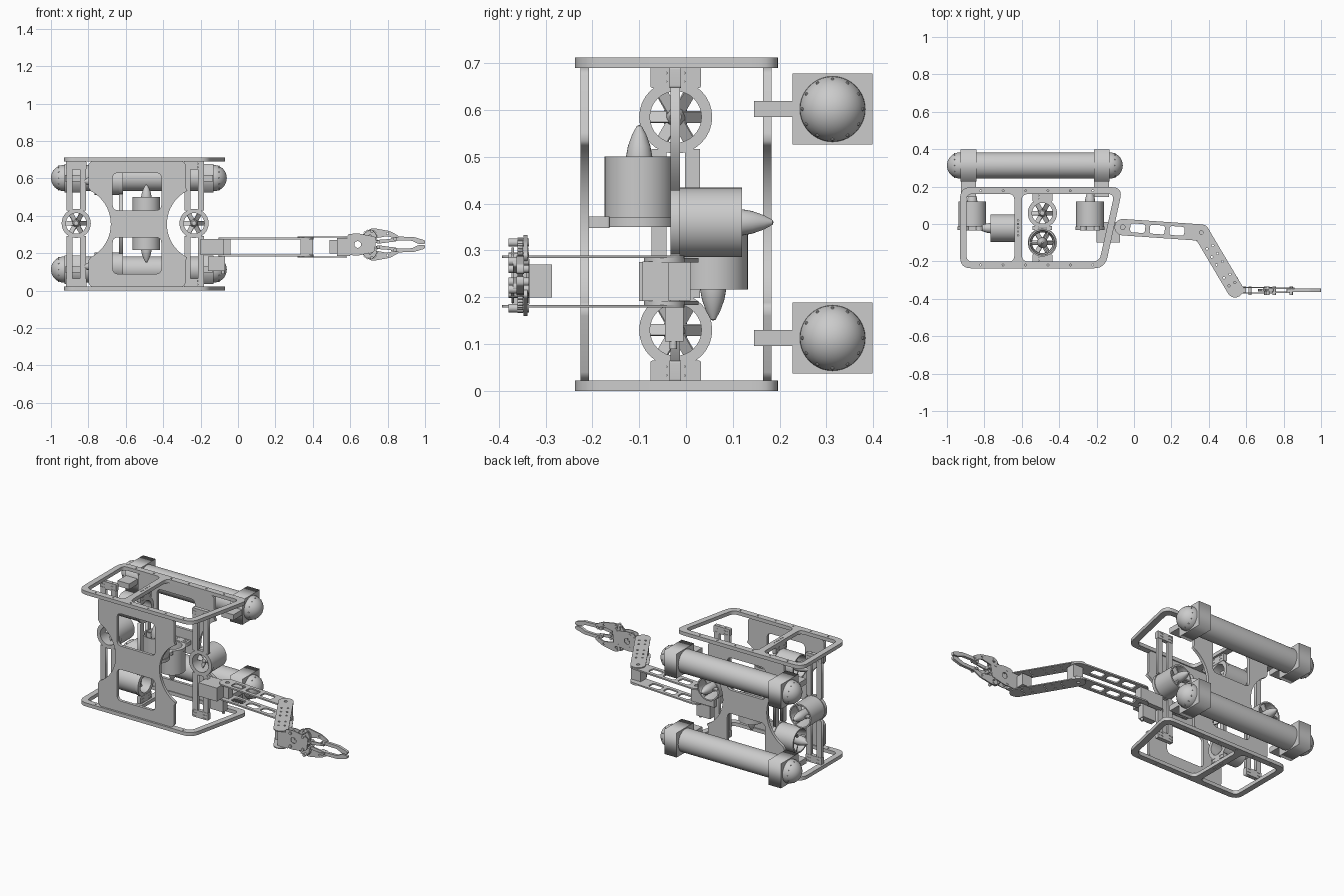
import bpy, bmesh
from math import sin, cos, pi, radians
from mathutils import Matrix, Vector

if "Cube" in bpy.data.objects:
    bpy.data.objects.remove(bpy.data.objects["Cube"])

T = Matrix.Translation
# plate planes: local XY mapped to world XY, XZ or YZ
XY = Matrix.Identity(4)
XZ = Matrix.Rotation(pi / 2, 4, 'X')
YZ = Matrix(((0, 0, 1, 0), (1, 0, 0, 0), (0, 1, 0, 0), (0, 0, 0, 1)))


def add(name, mesh, mat=XY, smooth=False):
    ob = bpy.data.objects.new(name, mesh)
    bpy.context.collection.objects.link(ob)
    mesh.transform(mat)
    if smooth:
        bpy.ops.object.select_all(action='DESELECT')
        bpy.context.view_layer.objects.active = ob
        ob.select_set(True)
        bpy.ops.object.shade_smooth_by_angle(angle=radians(35))
    return ob


def box(name, x0, x1, y0, y1, z0, z1):
    bm = bmesh.new()
    bmesh.ops.create_cube(bm, size=1, matrix=T(((x0 + x1) / 2, (y0 + y1) / 2, (z0 + z1) / 2))
                          @ Matrix.Diagonal((x1 - x0, y1 - y0, z1 - z0, 1)))
    me = bpy.data.meshes.new(name)
    bm.to_mesh(me)
    bm.free()
    return add(name, me)


def plate(name, loops, t, mat):
    """Flat plate from an outline and hole loops, thickness t centred on its plane."""
    cu = bpy.data.curves.new(name, 'CURVE')
    cu.dimensions, cu.fill_mode, cu.extrude = '2D', 'BOTH', t / 2
    for loop in loops:
        sp = cu.splines.new('POLY')
        sp.points.add(len(loop) - 1)
        for p, c in zip(sp.points, loop):
            p.co = (c[0], c[1], 0, 1)
        sp.use_cyclic_u = True
    tmp = bpy.data.objects.new(name, cu)
    bpy.context.collection.objects.link(tmp)
    me = bpy.data.meshes.new_from_object(tmp.evaluated_get(bpy.context.evaluated_depsgraph_get()))
    bpy.data.objects.remove(tmp)
    return add(name, me, mat)


def rounded(pts, r, n=6):
    out = []
    for i, p in enumerate(pts):
        p = Vector(p)
        a, b = Vector(pts[i - 1]) - p, Vector(pts[(i + 1) % len(pts)]) - p
        a, b = (p + d.normalized() * min(r, d.length * .45) for d in (a, b))
        for k in range(n + 1):
            s = k / n
            out.append(a * (1 - s) ** 2 + p * 2 * s * (1 - s) + b * s * s)
    return out


def rect(x0, x1, y0, y1, r=0.0):
    pts = [(x0, y0), (x1, y0), (x1, y1), (x0, y1)]
    return rounded(pts, r) if r else pts


def circle(x, y, r, n=32):
    return [(x + r * cos(2 * pi * i / n), y + r * sin(2 * pi * i / n)) for i in range(n)]


def lathe(name, prof, mat, closed=False, n=40):
    bm = bmesh.new()
    vs = [bm.verts.new((r, 0, z)) for r, z in prof]
    es = [bm.edges.new(e) for e in zip(vs, vs[1:] + vs[:1] if closed else vs[1:])]
    bmesh.ops.spin(bm, geom=vs + es, cent=(0, 0, 0), axis=(0, 0, 1), angle=2 * pi, steps=n)
    bmesh.ops.remove_doubles(bm, verts=bm.verts, dist=1e-5)
    bmesh.ops.recalc_face_normals(bm, faces=bm.faces)
    me = bpy.data.meshes.new(name)
    bm.to_mesh(me)
    bm.free()
    return add(name, me, mat, True)


def thruster(name, pos, axis):
    """Ducted thruster: mouth at pos, tail cone pointing along axis."""
    m = T(pos) @ Vector(axis).to_track_quat('Z', 'Y').to_matrix().to_4x4()
    lathe(name + "_duct", [(.074, 0), (.074, .133), (.066, .133), (.056, .06), (.056, 0)], m, True)
    lathe(name + "_hub", [(0, .012), (.012, .016), (.018, .03), (.027, .07), (.028, .133), (.024, .155),
                          (.015, .18), (.005, .198), (0, .2)], m, False, 24)
    for i in range(6):
        bm = bmesh.new()
        bmesh.ops.create_cube(bm, size=1, matrix=Matrix.Rotation(i * pi / 3, 4, 'Z') @ T((.038, 0, .04))
                              @ Matrix.Rotation(radians(40), 4, 'X') @ Matrix.Diagonal((.046, .03, .004, 1)))
        if i % 2 == 0:
            bmesh.ops.create_cube(bm, size=1, matrix=Matrix.Rotation(i * pi / 3, 4, 'Z') @ T((.044, 0, .112))
                                  @ Matrix.Diagonal((.044, .008, .03, 1)))
        me = bpy.data.meshes.new(name + "_blade")
        bm.to_mesh(me)
        bm.free()
        add(name + "_blade", me, m)


def mount(name, mat, v0, v1, rings, cu=0):
    """Two parallel strips with slotted end brackets and a flange ring per thruster."""
    for v in rings:
        plate(name + "_flange", [circle(cu, v, .078), circle(cu, v, .055)], .02, mat)
    stops = [v0] + [s for v in sorted(rings) for s in (v - .068, v + .068)] + [v1]
    for a, b in zip(stops[::2], stops[1::2]):
        for s in (-.036, .036):
            plate(name + "_strip", [rect(cu + s - .016, cu + s + .016, a, b)], .02, mat)
    for a, b in ((v0, v0 + .045), (v1 - .045, v1)):
        slots = [rect(cu + s - .013, cu + s + .013, c - .005, c + .005, .005)
                 for s in (-.032, .032) for c in (a + .013, b - .013)]
        plate(name + "_bracket", [rect(cu - .054, cu + .054, a, b, .006)] + slots, .024, mat)


# side frames with two windows and bolt holes
outer = rounded([(-.93, .197), (-.06, .197), (-.155, -.237), (-.93, -.237)], .06)
win_a = rounded([(-.895, .16), (-.64, .16), (-.64, -.2), (-.895, -.2)], .03)
win_b = rounded([(-.6, .16), (-.105, .16), (-.185, -.2), (-.6, -.2)], .035)
bolts = [circle(-.82 + .12 * i, y, .005, 8) for i in range(6) for y in (.178, -.219)]
bolts += [circle(-.62, -.06 + .02 * i, .004, 8) for i in range(5)]
for z in (.011, .701):
    plate("side_frame", [outer, win_a, win_b] + bolts, .022, T((0, 0, z)))

# hourglass cross panels, front and back
def arc(cx, a0, a1):
    return [(cx + .2 * cos(radians(a0 + (a1 - a0) * i / 20)),
             .356 + .2 * sin(radians(a0 + (a1 - a0) * i / 20))) for i in range(21)]


panel = ([(-.785, .022), (-.295, .022), (-.28, .04), (-.28, .16)] + arc(-.18, 243, 117)
         + [(-.28, .552), (-.28, .675), (-.295, .69), (-.785, .69), (-.8, .675), (-.8, .552)]
         + arc(-.88, 63, -63) + [(-.8, .16), (-.8, .04)])
wins = [rect(-.67, -.41, .43, .63, .03), rect(-.67, -.41, .09, .285, .03)]
for n, y in (("front_panel", -.216), ("back_panel", .174)):
    plate(n, [panel] + wins, .018, T((0, y, 0)) @ XZ)

# thrusters facing the three axes and their mounts
for x in (-.865, -.235):
    thruster("main_thruster", (x, -.013, .36), (0, 1, 0))
    mount("main_mount", T((0, -.023, 0)) @ XZ, .02, .692, [.36], x)
for z in (.585, .13):
    thruster("lateral_thruster", (-.635, -.022, z), (-1, 0, 0))
mount("lateral_mount", T((-.625, 0, 0)) @ YZ, .02, .692, [.13, .585], -.022)
thruster("upper_thruster", (-.49, -.1, .368), (0, 0, 1))
thruster("lower_thruster", (-.49, .058, .35), (0, 0, -1))
mount("vertical_mount", T((0, 0, .36)), -.208, .166, [-.1, .058], -.49)

# buoyancy tubes with domed caps, rivets and clamps
for z in (.602, .113):
    side = [(.07 * cos(a), .07 * sin(a)) for a in [pi / 2 * i / 10 for i in range(11)]]
    cap = [(max(r, 0), h + .8) for r, h in side]
    tail = [(max(r, 0), -h) for r, h in reversed(side)]
    lathe("buoyancy_tube", tail + cap, T((-.93, .313, z)) @ Matrix.Rotation(pi / 2, 4, 'Y'))
    for x0 in (-.928, -.215):
        plate("tube_clamp", [rect(.228, .398, z - .076, z + .076), circle(.313, z, .0695)],
              .085, T((x0 + .0425, 0, 0)) @ YZ)
        box("clamp_arm", x0 + .002, x0 + .082, .145, .23, z - .017, z + .017)
    for s, xc in ((-1, -.93), (1, -.13)):
        for i in range(12):
            a = 2 * pi * i / 12
            bm = bmesh.new()
            bmesh.ops.create_icosphere(bm, subdivisions=1, radius=.004, matrix=T(
                (xc + s * .029, .313 + .064 * cos(a), z + .064 * sin(a))))
            me = bpy.data.meshes.new("dome_rivet")
            bm.to_mesh(me)
            bm.free()
            add("dome_rivet", me)

# arm: paired link plates
def link(name, p, q, r, holes, t, zs):
    d = Vector(q) - Vector(p)
    ang = Vector((1, 0)).angle_signed(d) * -1
    out = [(r * cos(pi / 2 + pi * i / 12), r * sin(pi / 2 + pi * i / 12)) for i in range(13)]
    out += [(d.length + r * cos(-pi / 2 + pi * i / 12), r * sin(-pi / 2 + pi * i / 12)) for i in range(13)]
    for z in zs:
        plate(name, [out] + holes, t, T((p[0], p[1], z)) @ Matrix.Rotation(ang, 4, 'Z'))


slots = [rect(a, b, -.024, .024, .015) for a, b in ((.04, .12), (.145, .225), (.25, .33))]
link("upper_arm", (-.06, -.017), (.36, -.046), .044,
     slots + [circle(0, 0, .012, 16), circle(.42, 0, .01, 16)], .009, (.279, .188))
dots = [circle(u, v, .006, 10) for u in (.09, .14, .19, .27, .32) for v in (-.018, .018)]
link("forearm", (.36, -.046), (.54, -.35), .043, dots + [circle(0, 0, .01, 16)], .006, (.2865, .181))

# arm servos and shoulder
box("shoulder_block", -.2, -.075, -.1, -.036, .192, .275)
box("shoulder_bracket", -.2, -.04, -.036, .01, .193, .274)
box("shoulder_servo", -.16, -.07, -.045, -.005, .105, .183)
lathe("servo_shaft", [(0, 0), (.008, 0), (.008, .03), (0, .03)], T((-.08, -.027, .09)), False, 12)
box("elbow_servo", .335, .4, -.093, -.036, .192, .276)
box("wrist_servo", .49, .555, -.338, -.286, .2, .27)
box("wrist_block", .53, .6, -.372, -.334, .186, .282)

# gripper: palm plates, gears, parallel links and fingers
C = .247
palm = rounded([(.585, C - .055), (.64, C - .06), (.73, C - .04), (.74, C + .04), (.64, C + .06), (.585, C + .055)], .015)
for y in (-.339, -.37):
    plate("gripper_palm", [palm, circle(.64, C, .018, 20)], .005, T((0, y, 0)) @ XZ)
for s in (1, -1):
    gear = []
    for i in range(36):
        for k, r in ((0, .034), (.3, .042), (.6, .042), (.9, .034)):
            a = 2 * pi * (i + k) / 36
            gear.append((.705 + r * cos(a), C + s * .039 + r * sin(a)))
    plate("gripper_gear", [gear, circle(.705, C + s * .039, .012, 16)], .012, T((0, -.354, 0)) @ XZ)
    crank = [(.69, .05), (.72, .03), (.8, .045), (.85, .028), (.862, .045), (.81, .072), (.72, .088), (.69, .075)]
    plate("gripper_crank", [rounded([(x, C + s * h) for x, h in crank], .012),
                            circle(.715, C + s * .062, .009, 12), circle(.8, C + s * .058, .006, 12)],
          .008, T((0, -.343, 0)) @ XZ)
    bar = [(.735, .01), (.75, .004), (.85, .018), (.85, .032), (.74, .024)]
    plate("gripper_link", [rounded([(x, C + s * h) for x, h in bar], .006)], .008, T((0, -.366, 0)) @ XZ)
    finger = [(.82, .012), (.86, .022), (.93, .02), (.965, .003), (1.0, .003), (1.0, .022), (.94, .04), (.86, .042), (.815, .034)]
    plate("gripper_finger", [rounded([(x, C + s * h) for x, h in finger], .008)], .017, T((0, -.354, 0)) @ XZ)
    for x, h in ((.705, .039), (.715, .07), (.84, .03), (.75, .014), (.62, .04)):
        lathe("gripper_pin", [(0, -.022), (.009, -.022), (.009, .022), (0, .022)],
              T((x, -.357, C + s * h)) @ XZ, False, 12)
